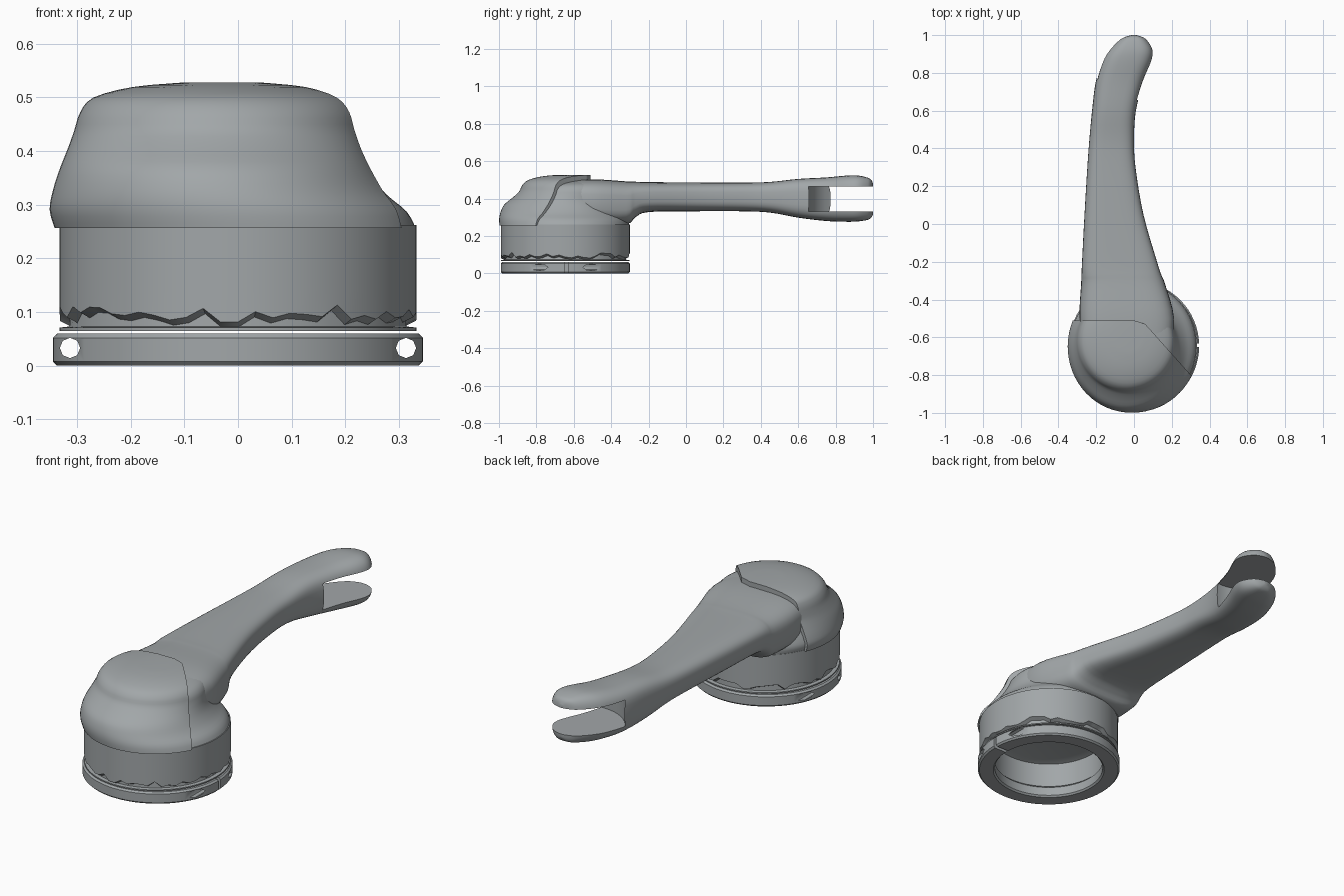
import bpy, bmesh, math, random
from math import cos, sin, pi

random.seed(4)
cube = bpy.data.objects.get("Cube")
if cube:
    bpy.data.objects.remove(cube, do_unlink=True)

metal = bpy.data.materials.new("grey metal")
metal.use_nodes = True
colour = (0.36, 0.385, 0.395, 1)
metal.diffuse_color = colour
metal.node_tree.nodes["Principled BSDF"].inputs["Base Color"].default_value = colour

CY = -0.645  # centre of the round base
SEG = 64


def loft(name, rings, closed=False):
    """Skin equal-length rings; cap the ends, or join last to first."""
    bm = bmesh.new()
    loops = [[bm.verts.new(p) for p in ring] for ring in rings]
    pairs = list(zip(loops, loops[1:]))
    if closed:
        pairs.append((loops[-1], loops[0]))
    else:
        bm.faces.new(loops[0])
        bm.faces.new(loops[-1])
    for a, b in pairs:
        for i in range(len(a)):
            j = (i + 1) % len(a)
            bm.faces.new((a[i], a[j], b[j], b[i]))
    bmesh.ops.recalc_face_normals(bm, faces=bm.faces)
    mesh = bpy.data.meshes.new(name)
    bm.to_mesh(mesh)
    bm.free()
    mesh.materials.append(metal)
    obj = bpy.data.objects.new(name, mesh)
    bpy.context.collection.objects.link(obj)
    return obj


def ellipse(cx, cy, rx, ry, z):
    return [(cx + rx * cos(2 * pi * i / SEG), cy + ry * sin(2 * pi * i / SEG), z)
            for i in range(SEG)]


def prism(name, outline, z0, z1):
    return loft(name, [[(x, y, z) for x, y in outline] for z in (z0, z1)])


def boolean(obj, cutter, operation="DIFFERENCE"):
    cutter.hide_render = True
    cutter.hide_set(True)
    mod = obj.modifiers.new(operation.lower(), "BOOLEAN")
    mod.operation, mod.object, mod.solver = operation, cutter, "EXACT"


def smooth(obj, angle=40):
    bpy.ops.object.select_all(action="DESELECT")
    obj.select_set(True)
    bpy.context.view_layer.objects.active = obj
    for mod in list(obj.modifiers):
        bpy.ops.object.modifier_apply(modifier=mod.name)
    bpy.ops.object.shade_smooth_by_angle(angle=math.radians(angle))


def spline(rows, steps=5):
    """Catmull-Rom through rows of values."""
    out = []
    for i in range(len(rows) - 1):
        a, b, c, d = rows[max(i - 1, 0)], rows[i], rows[i + 1], rows[min(i + 2, len(rows) - 1)]
        for s in range(steps):
            t = s / steps
            out.append([0.5 * (2 * q + (r - p) * t + (2 * p - 5 * q + 4 * r - u) * t * t
                               + (3 * q - p - 3 * r + u) * t ** 3)
                        for p, q, r, u in zip(a, b, c, d)])
    return out + [list(rows[-1])]


# Clamp ring with a slit and two tangential screw holes
profile = [(0.262, 0.008), (0.27, 0), (0.337, 0), (0.345, 0.008),
           (0.345, 0.052), (0.337, 0.06), (0.27, 0.06), (0.262, 0.052)]
ring = loft("clamp_ring", [ellipse(0, CY, r, r, z) for r, z in profile], closed=True)
boolean(ring, prism("slit_cutter", [(0.2, -0.65), (0.4, -0.65), (0.4, -0.632), (0.2, -0.632)],
                    -0.1, 0.2))
for side in (-1, 1):
    hole = [[(side * 0.313 + 0.019 * cos(k * pi / 4), y, 0.033 + 0.019 * sin(k * pi / 4))
             for k in range(8)] for y in (-1.1, -0.2)]
    boolean(ring, loft("screw_hole_cutter", hole))
smooth(ring)

# Collar: hollow cup with a ragged lip above its foot
lip = [random.uniform(-0.015, 0.018) for _ in range(SEG)]


def ragged(r, z):
    return [(x, y, h + d) for (x, y, h), d in zip(ellipse(0, CY, r - 0.012, r, z), lip)]


collar = loft("collar", [ellipse(0, CY, 0.24, 0.24, 0.2), ellipse(0, CY, 0.275, 0.275, 0.19),
                         ellipse(0, CY, 0.275, 0.275, 0.065), ellipse(0, CY, 0.333, 0.343, 0.065),
                         ellipse(0, CY, 0.333, 0.343, 0.071), ellipse(0, CY, 0.315, 0.325, 0.073),
                         ragged(0.325, 0.085), ragged(0.345, 0.095),
                         ellipse(0, CY, 0.333, 0.345, 0.14), ellipse(0, CY, 0.333, 0.345, 0.262)])
smooth(collar)

# Head dome: left, right, front, back, height
dome = spline([(-0.335, 0.335, -0.99, -0.30, 0.257), (-0.344, 0.318, -0.992, -0.305, 0.29),
               (-0.338, 0.28, -0.985, -0.325, 0.325), (-0.325, 0.25, -0.965, -0.35, 0.365),
               (-0.31, 0.232, -0.92, -0.37, 0.402), (-0.298, 0.222, -0.885, -0.37, 0.435),
               (-0.287, 0.212, -0.868, -0.37, 0.468), (-0.262, 0.185, -0.835, -0.38, 0.495),
               (-0.19, 0.12, -0.76, -0.42, 0.514), (-0.1, 0.04, -0.67, -0.48, 0.522)], 3)


def dome_loft(name, grow, height):
    return loft(name, [ellipse((l + r) / 2, (f + b) / 2, (r - l) / 2 + grow, (b - f) / 2 + grow,
                               0.257 + (z - 0.257) * height) for l, r, f, b, z in dome])


smooth(dome_loft("head", -0.004, 0.92))

# Cover plate over the front of the head
cover = dome_loft("cover_plate", 0.007, 1.02)
boolean(cover, prism("cover_trim", [(-0.5, -0.51), (0, -0.51), (0.06, -0.53), (0.31, -0.81),
                                    (0.5, -1.2), (-0.5, -1.2)], 0, 1), "INTERSECT")
smooth(cover)

# Handle arm: y, left, right, bottom, top
arm_rows = [(-0.70, -0.26, 0.19, 0.30, 0.495), (-0.50, -0.288, 0.212, 0.265, 0.503),
            (-0.32, -0.28, 0.165, 0.263, 0.492), (-0.27, -0.278, 0.145, 0.30, 0.49),
            (-0.20, -0.275, 0.122, 0.328, 0.488), (0.05, -0.262, 0.05, 0.332, 0.486),
            (0.30, -0.247, 0.008, 0.332, 0.485), (0.45, -0.236, 0, 0.325, 0.489),
            (0.60, -0.222, 0.01, 0.298, 0.505), (0.75, -0.203, 0.05, 0.28, 0.513),
            (0.86, -0.168, 0.095, 0.276, 0.523), (0.92, -0.132, 0.102, 0.278, 0.523),
            (0.97, -0.085, 0.075, 0.286, 0.512), (0.99, -0.052, 0.048, 0.298, 0.50),
            (1.0, -0.015, 0.015, 0.315, 0.48)]


def rounded_section(y, l, r, b, t, n=40, power=0.6):
    def soft(v):
        return math.copysign(abs(v) ** power, v)
    return [((l + r) / 2 + (r - l) / 2 * soft(cos(2 * pi * i / n)), y,
             (b + t) / 2 + (t - b) / 2 * soft(sin(2 * pi * i / n))) for i in range(n)]


arm = loft("handle_arm", [rounded_section(*row) for row in spline(arm_rows, 4)])
# Round slot forms the fork at the tip
slot = [(0.225 * cos(2 * pi * i / 48), 0.88 + 0.225 * sin(2 * pi * i / 48)) for i in range(48)]
boolean(arm, prism("fork_slot_cutter", slot, 0.332, 0.465))
smooth(arm)

# Cutters have done their work
for obj in list(bpy.data.objects):
    if "_cutter" in obj.name or "_trim" in obj.name:
        bpy.data.objects.remove(obj, do_unlink=True)
